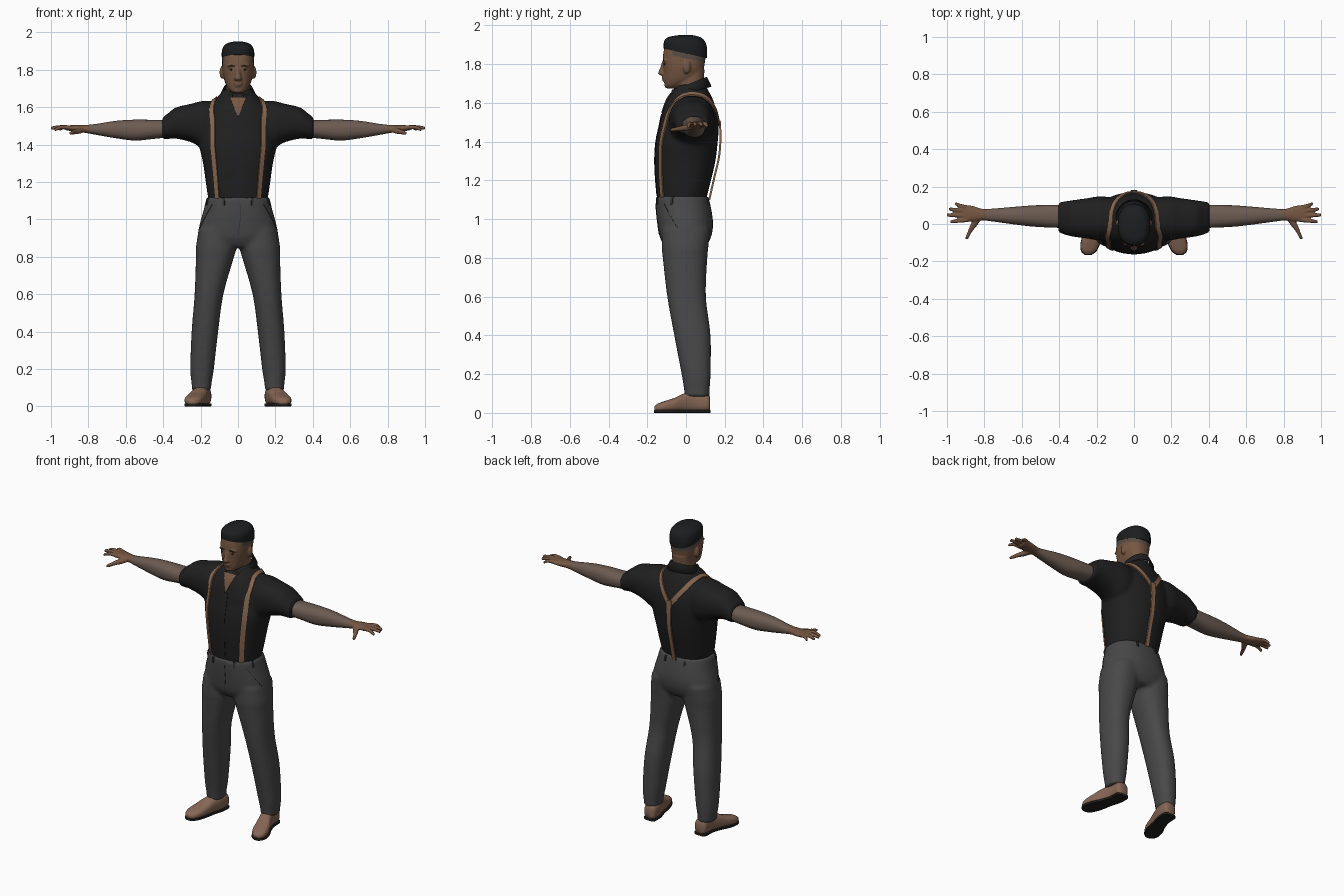
import bpy, bmesh, math
from mathutils import Vector, Matrix
from mathutils.bvhtree import BVHTree

if "Cube" in bpy.data.objects:
    bpy.data.objects.remove(bpy.data.objects["Cube"], do_unlink=True)


def material(name, *rgb):
    m = bpy.data.materials.new(name)
    m.use_nodes = True
    m.diffuse_color = (*rgb, 1)
    m.node_tree.nodes["Principled BSDF"].inputs["Base Color"].default_value = (*rgb, 1)
    return m


SKIN = material("skin", .18, .095, .055)
ARM = material("forearm_skin", .15, .105, .083)
FADE = material("shaved_hair", .10, .075, .06)
HAIR = material("black_hair", .012, .013, .014)
SHIRT = material("black_shirt", .014, .014, .014)
TROUSER = material("grey_cloth", .065, .065, .065)
SEAM = material("dark_seam", .03, .03, .03)
STRAP = material("tan_strap", .25, .135, .08)
SHOE = material("brown_leather", .24, .135, .09)
SOLE = material("dark_sole", .015, .014, .013)


def spline(pts, n=5):
    """Smooth interpolation through tuples of any length."""
    out = []
    for i in range(len(pts) - 1):
        a, b, c, d = (pts[max(i - 1, 0)], pts[i], pts[i + 1], pts[min(i + 2, len(pts) - 1)])
        for k in range(n):
            t = k / n
            out.append(tuple(q + t * (r - p) / 2 + t * t * (2 * p - 5 * q + 4 * r - s) / 2
                             + t ** 3 * (3 * q - p - 3 * r + s) / 2
                             for p, q, r, s in zip(a, b, c, d)))
    return out + [tuple(pts[-1])]


def loft(bm, rings, axis="z", side=1, power=2.3, seg=32):
    """Rings are (position on axis, two centre values, two radii)."""
    rows = []
    for t, a, b, ra, rb in spline(rings):
        row = []
        for k in range(seg):
            ang = math.tau * k / seg
            c, s = math.cos(ang), math.sin(ang)
            u = a + ra * math.copysign(abs(c) ** (2 / power), c)
            v = b + rb * math.copysign(abs(s) ** (2 / power), s)
            x, y, z = {"x": (t, u, v), "y": (u, t, v), "z": (u, v, t)}[axis]
            row.append(bm.verts.new((x * side, y, z)))
        rows.append(row)
    for r, q in zip(rows, rows[1:]):
        for k in range(seg):
            j = (k + 1) % seg
            bm.faces.new((r[k], r[j], q[j], q[k]))
    bm.faces.new(rows[0])
    bm.faces.new(rows[-1])


def ball(bm, loc, size):
    bmesh.ops.create_uvsphere(bm, u_segments=16, v_segments=10, radius=1,
                              matrix=Matrix.Translation(loc) @ Matrix.Diagonal((*size, 1)))


def finish(name, bm, *mats, voxel=0, smooth=4):
    """Make the object; with a voxel size the pieces fuse into one skin."""
    bmesh.ops.recalc_face_normals(bm, faces=bm.faces)
    me = bpy.data.meshes.new(name)
    bm.to_mesh(me)
    bm.free()
    ob = bpy.data.objects.new(name, me)
    bpy.context.collection.objects.link(ob)
    if voxel:
        mod = ob.modifiers.new("fuse", "REMESH")
        mod.mode, mod.voxel_size = "VOXEL", voxel
        mod = ob.modifiers.new("relax", "SMOOTH")
        mod.iterations = smooth
        dg = bpy.context.evaluated_depsgraph_get()
        ob.data = bpy.data.meshes.new_from_object(ob.evaluated_get(dg))
        ob.modifiers.clear()
    ob.data.materials.clear()
    for m in mats:
        ob.data.materials.append(m)
    bpy.ops.object.select_all(action="DESELECT")
    ob.select_set(True)
    bpy.context.view_layer.objects.active = ob
    bpy.ops.object.shade_smooth_by_angle(angle=math.radians(50))
    return ob


def surface(ob):
    return BVHTree.FromPolygons([v.co for v in ob.data.vertices],
                                [p.vertices for p in ob.data.polygons])


def ribbon(name, mat, pts, tree, side=1, thick=.007, drape=True):
    """Flat band through (x, y, z, width) points, draped on a surface."""
    path = spline(pts, 6)
    pos = [Vector((p[0] * side, p[1], p[2])) for p in path]
    bm = bmesh.new()
    rows = []
    for i, p in enumerate(pos):
        loc, nor, _, _ = tree.find_nearest(p)
        tan = pos[min(i + 1, len(pos) - 1)] - pos[max(i - 1, 0)]
        across = tan.cross(nor).normalized() * path[i][3] / 2
        low, high = [], []
        for f in (-1, 0, 1):
            q, n = (p if not drape else loc) + across * f, nor
            if drape:
                q, n, _, _ = tree.find_nearest(q)
            low.append(bm.verts.new(q - n * .003))
            high.append(bm.verts.new(q + n * thick))
        rows.append(low + high[::-1])
    for r, q in zip(rows, rows[1:]):
        for k in range(6):
            j = (k + 1) % 6
            bm.faces.new((r[k], r[j], q[j], q[k]))
    bm.faces.new(rows[0])
    bm.faces.new(rows[-1])
    return finish(name, bm, mat)


SIDES = (("left", 1), ("right", -1))

# Head, neck, nose, ears and lips fused together
bm = bmesh.new()
loft(bm, [(1.56, 0, .015, .08, .08), (1.65, 0, .015, .066, .072), (1.77, 0, .028, .064, .068)])
loft(bm, [(1.675, 0, -.072, .025, .03), (1.69, 0, -.058, .045, .052), (1.72, 0, -.03, .065, .083),
          (1.76, 0, -.015, .077, .101), (1.80, 0, -.012, .083, .108), (1.85, 0, -.008, .085, .11),
          (1.89, 0, -.005, .082, .104), (1.925, 0, -.003, .06, .08)])
loft(bm, [(1.81, 0, -.115, .008, .01), (1.775, 0, -.122, .012, .014),
          (1.752, 0, -.125, .02, .019), (1.74, 0, -.116, .014, .01)])
ball(bm, (0, -.113, 1.727), (.024, .013, .006))
ball(bm, (0, -.111, 1.716), (.021, .012, .006))
ball(bm, (0, -.098, 1.69), (.024, .014, .014))
for _, s in SIDES:
    ball(bm, (s * .085, .004, 1.785), (.014, .02, .035))
    ball(bm, (s * .034, -.107, 1.82), (.028, .012, .007))
head = finish("head", bm, SKIN, FADE, voxel=.006, smooth=3)
for p in head.data.polygons:
    c = p.center
    if c.y > -.07 and c.z + .2 * c.y > 1.83:
        p.material_index = 1
for n, s in SIDES:
    for part, y, z, size in (("eye", -.110, 1.80, (.012, .006, .004)),
                             ("eyebrow", -.115, 1.82, (.021, .006, .004))):
        bm = bmesh.new()
        ball(bm, (s * .033, y, z), size)
        finish(n + "_" + part, bm, HAIR)

# Cropped hair, lower at the back
bm = bmesh.new()
loft(bm, [(1.855, 0, -.004, .086, .111), (1.89, 0, -.003, .087, .112), (1.92, 0, -.003, .08, .104),
          (1.94, 0, -.003, .06, .08), (1.95, 0, -.003, .025, .035)])
for v in bm.verts:
    v.co.z -= .22 * v.co.y * min(1, (1.95 - v.co.z) / .08)
finish("hair", bm, HAIR)

# Shirt: body and short sleeves fused
bm = bmesh.new()
loft(bm, [(1.10, 0, -.022, .158, .126), (1.2, 0, -.014, .173, .143), (1.3, 0, -.005, .187, .157),
          (1.4, 0, .004, .208, .16), (1.48, 0, .015, .203, .154), (1.55, 0, .018, .185, .142),
          (1.62, 0, .02, .142, .118), (1.665, 0, .025, .1, .09), (1.695, 0, .028, .075, .072)])
for _, s in SIDES:
    loft(bm, [(.05, .03, 1.5, .1, .12), (.17, .03, 1.505, .118, .13), (.25, .03, 1.515, .108, .103),
              (.33, .03, 1.515, .097, .084), (.37, .032, 1.5, .089, .07), (.405, .036, 1.486, .08, .058)],
         "x", s)
shirt = finish("shirt", bm, SHIRT, voxel=.011, smooth=5)
cloth = surface(shirt)

# Open neck, button placket and collar
ribbon("open_neck", SKIN, [(0, -.09, 1.66, .085), (0, -.11, 1.61, .05), (0, -.13, 1.55, .004)], cloth, thick=.004)
ribbon("placket", SHIRT, [(0, -.13, 1.545, .03), (0, -.16, 1.35, .03), (0, -.15, 1.12, .03)], cloth, thick=.003)
bm = bmesh.new()
rows = []
for k in range(41):
    a = math.radians(22 + 316 * k / 40)
    front = max(0, math.cos(a))
    row = []
    for r, z in ((.07, 1.69 - .035 * math.cos(a)), (.078, 1.70 - .035 * math.cos(a)),
                 (.102, 1.655 - .03 * math.cos(a) - .045 * front ** 3)):
        row.append(bm.verts.new((r * math.sin(a), .018 - (r + .012 + .008 * front) * math.cos(a), z)))
    rows.append(row)
for r, q in zip(rows, rows[1:]):
    for k in range(2):
        bm.faces.new((r[k], r[k + 1], q[k + 1], q[k]))
collar = finish("collar", bm, SHIRT)
mod = collar.modifiers.new("cloth thickness", "SOLIDIFY")
mod.thickness = .006

# Arms with hands
fingers = ((.022, .012, .982, 1.48), (.045, .048, 1.0, 1.488), (.068, .08, .99, 1.487), (.088, .107, .957, 1.482))
for n, s in SIDES:
    bm = bmesh.new()
    loft(bm, [(.34, .04, 1.486, .062, .045), (.45, .042, 1.481, .061, .051), (.55, .043, 1.477, .056, .056),
              (.65, .045, 1.48, .046, .047), (.76, .048, 1.481, .034, .029), (.81, .05, 1.483, .031, .022),
              (.86, .055, 1.486, .041, .018), (.9, .056, 1.488, .045, .015), (.92, .056, 1.488, .042, .012)],
         "x", s)
    for y, tip_y, tip_x, z in fingers:
        loft(bm, [(.89, y, 1.489, .012, .012), ((.9 + tip_x) / 2, (y + tip_y) / 2, 1.493, .011, .011),
                  (tip_x - .005, tip_y, z, .009, .009), (tip_x, tip_y, z, .005, .005)], "x", s, seg=12)
    loft(bm, [(.04, .83, 1.48, .022, .015), (0, .853, 1.472, .02, .015), (-.04, .877, 1.466, .012, .012),
              (-.075, .893, 1.461, .009, .009), (-.081, .896, 1.46, .005, .005)], "y", s, seg=12)
    arm = finish(n + "_arm", bm, ARM, SKIN, voxel=.005, smooth=2)
    for p in arm.data.polygons:
        p.material_index = int(abs(p.center.x) > .79)

# Trousers: seat and legs fused
bm = bmesh.new()
loft(bm, [(1.12, 0, -.021, .168, .136), (1.05, 0, -.012, .184, .143), (.97, 0, -.003, .206, .143),
          (.90, 0, -.003, .213, .13), (.85, 0, -.003, .17, .1)])
for _, s in SIDES:
    loft(bm, [(.95, .11, 0, .1, .125), (.85, .117, -.005, .108, .12), (.8, .123, -.005, .102, .115),
              (.6, .155, .003, .077, .1), (.4, .177, .033, .071, .094), (.2, .192, .052, .063, .075),
              (.12, .195, .056, .053, .066), (.085, .195, .057, .052, .065)], "z", s)
trousers = finish("trousers", bm, TROUSER, voxel=.011, smooth=5)
legs = surface(trousers)
ribbon("fly_seam", SEAM, [(.012, -.16, 1.08, .003), (.012, -.15, 1.0, .003), (0, -.13, .92, .003)], legs, thick=.002)
for n, s in SIDES:
    ribbon(n + "_pocket_seam", SEAM, [(.135, -.11, 1.08, .004), (.165, -.08, 1.02, .004),
                                      (.195, -.04, .95, .004)], legs, s, .002)
    for part, x, y in (("front", .075, -.145), ("side", .155, -.07), ("back", .07, .12)):
        ribbon(n + "_" + part + "_belt_loop", SEAM, [(x, y, 1.115, .012), (x, y, 1.075, .012)], legs, s, .006)

# Suspenders: two shoulder straps meeting in one back strap
for n, s in SIDES:
    ribbon(n + "_strap", STRAP, [(.112, -.125, 1.10, .026), (.125, -.135, 1.25, .028), (.14, -.135, 1.4, .028),
                                 (.144, -.105, 1.55, .028), (.138, -.03, 1.645, .028), (.125, .06, 1.65, .028),
                                 (.075, .15, 1.58, .028), (.008, .18, 1.49, .028)], cloth, s)
ribbon("back_strap", STRAP, [(0, .172, 1.51, .036), (0, .176, 1.42, .03), (0, .168, 1.32, .028),
                             (0, .145, 1.22, .026), (0, .118, 1.10, .026)], cloth, drape=False)

# Shoes, toes turned out
for n, s in SIDES:
    bm = bmesh.new()
    loft(bm, [(.125, .184, .045, .025, .033), (.11, .184, .052, .04, .047), (.05, .187, .056, .042, .052),
              (-.01, .205, .052, .044, .048), (-.06, .222, .041, .05, .036), (-.11, .235, .033, .05, .028),
              (-.145, .242, .027, .038, .021), (-.163, .245, .022, .016, .013)], "y", s, 2.6)
    finish(n + "_shoe", bm, SHOE)
    bm = bmesh.new()
    loft(bm, [(.127, .184, .008, .027, .008), (.11, .184, .008, .042, .008), (.05, .187, .008, .043, .008),
              (-.01, .205, .008, .044, .008), (-.06, .222, .008, .052, .008), (-.11, .235, .008, .052, .008),
              (-.147, .242, .008, .04, .008), (-.166, .245, .008, .017, .008)], "y", s, 8)
    finish(n + "_sole", bm, SOLE)
